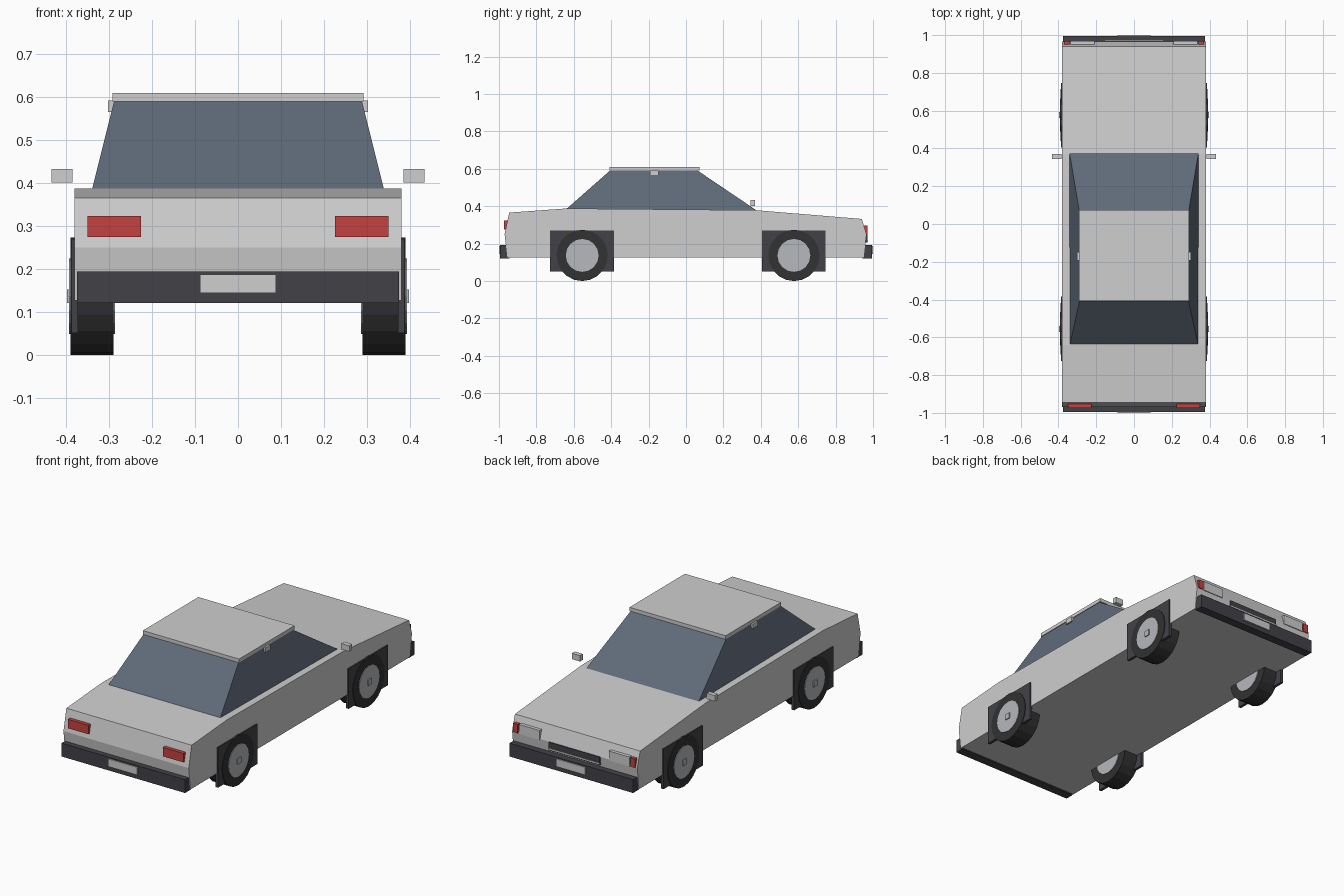
import bpy, bmesh, math
from mathutils import Matrix

if "Cube" in bpy.data.objects:
    bpy.data.objects.remove(bpy.data.objects["Cube"])


def mat(name, r, g, b):
    m = bpy.data.materials.new(name)
    m.diffuse_color = (r, g, b, 1)
    m.use_nodes = True
    m.node_tree.nodes["Principled BSDF"].inputs["Base Color"].default_value = m.diffuse_color
    return m


PAINT = mat("light grey paint", 0.62, 0.62, 0.62)
GLASS = mat("blue grey glass", 0.115, 0.145, 0.19)
TRIM = mat("dark trim", 0.055, 0.053, 0.062)
RUBBER = mat("black rubber", 0.032, 0.032, 0.033)
METAL = mat("wheel metal", 0.47, 0.48, 0.51)
RED = mat("red lamp", 0.56, 0.055, 0.05)


def finish(name, bm, material):
    bmesh.ops.recalc_face_normals(bm, faces=bm.faces)
    me = bpy.data.meshes.new(name)
    bm.to_mesh(me)
    bm.free()
    me.materials.append(material)
    ob = bpy.data.objects.new(name, me)
    bpy.context.collection.objects.link(ob)
    return ob


def loft(name, a, b, material):
    """Solid between two matching rings of points."""
    bm = bmesh.new()
    va = [bm.verts.new(p) for p in a]
    vb = [bm.verts.new(p) for p in b]
    n = len(va)
    bm.faces.new(va)
    bm.faces.new(vb)
    for i in range(n):
        j = (i + 1) % n
        bm.faces.new((va[i], va[j], vb[j], vb[i]))
    return finish(name, bm, material)


def rect(x0, x1, y0, y1, z):
    return [(x0, y0, z), (x1, y0, z), (x1, y1, z), (x0, y1, z)]


def box(name, x, y, z, material):
    return loft(name, rect(*x, *y, z[0]), rect(*x, *y, z[1]), material)


def disc(name, x0, x1, y, z, r, sides, material):
    """Cylinder lying along x."""
    bm = bmesh.new()
    m = Matrix.Translation(((x0 + x1) / 2, y, z)) @ Matrix.Rotation(math.pi / 2, 4, 'Y')
    bmesh.ops.create_cone(bm, cap_ends=True, segments=sides, radius1=r,
                          radius2=r, depth=abs(x1 - x0), matrix=m)
    return finish(name, bm, material)


def span(s, a, b):
    return tuple(sorted((s * a, s * b)))


# Body: side profile (y, z) stretched across the width
profile = [(-0.955, 0.127), (-0.97, 0.25), (-0.945, 0.366), (-0.64, 0.388),
           (0.37, 0.379), (0.94, 0.332), (0.965, 0.25), (0.95, 0.127)]
loft("body", [(-0.38, y, z) for y, z in profile],
     [(0.38, y, z) for y, z in profile], PAINT)

# Glass cabin and roof panel
loft("cabin_glass", rect(-0.342, 0.342, -0.65, 0.38, 0.376),
     rect(-0.288, 0.288, -0.405, 0.06, 0.592), GLASS)
box("roof", (-0.292, 0.292), (-0.408, 0.073), (0.59, 0.61), PAINT)

# Bumpers and number plates at both ends
for end, s in (("rear", -1), ("front", 1)):
    box(end + "_bumper", (-0.375, 0.375), span(s, 0.945, 0.994), (0.121, 0.194), TRIM)
    box(end + "_plate", (-0.088, 0.088), span(s, 0.99, 1.0), (0.145, 0.187), PAINT)

# Grille with a bright strip
box("grille", (-0.155, 0.155), (0.94, 0.97), (0.205, 0.25), TRIM)
box("grille_strip", (-0.155, 0.155), (0.95, 0.973), (0.211, 0.218), PAINT)

for side, s in (("left", -1), ("right", 1)):
    # Lamps
    box(side + "_tail_lamp", span(s, 0.226, 0.35), (-0.974, -0.93), (0.275, 0.324), RED)
    box(side + "_head_lamp", span(s, 0.21, 0.335), (0.93, 0.969), (0.246, 0.298), PAINT)
    box(side + "_indicator", span(s, 0.342, 0.37), (0.93, 0.97), (0.248, 0.296), RED)
    # Mirror and roof-edge tab
    box(side + "_mirror", span(s, 0.385, 0.434), (0.345, 0.37), (0.401, 0.433), PAINT)
    box(side + "_window_tab", span(s, 0.27, 0.302), (-0.192, -0.148), (0.566, 0.592), PAINT)
    # Wheels with square arch plates
    for end, y in (("rear", -0.555), ("front", 0.577)):
        n = side + "_" + end
        box(n + "_arch_plate", span(s, 0.372, 0.387), (y - 0.171, y + 0.17), (0.051, 0.27), TRIM)
        disc(n + "_tyre", s * 0.29, s * 0.390, y, 0.137, 0.137, 20, RUBBER)
        disc(n + "_hub", s * 0.286, s * 0.393, y, 0.137, 0.088, 16, METAL)
        box(n + "_hub_cap", span(s, 0.38, 0.398), (y - 0.016, y + 0.016), (0.121, 0.153), METAL)
